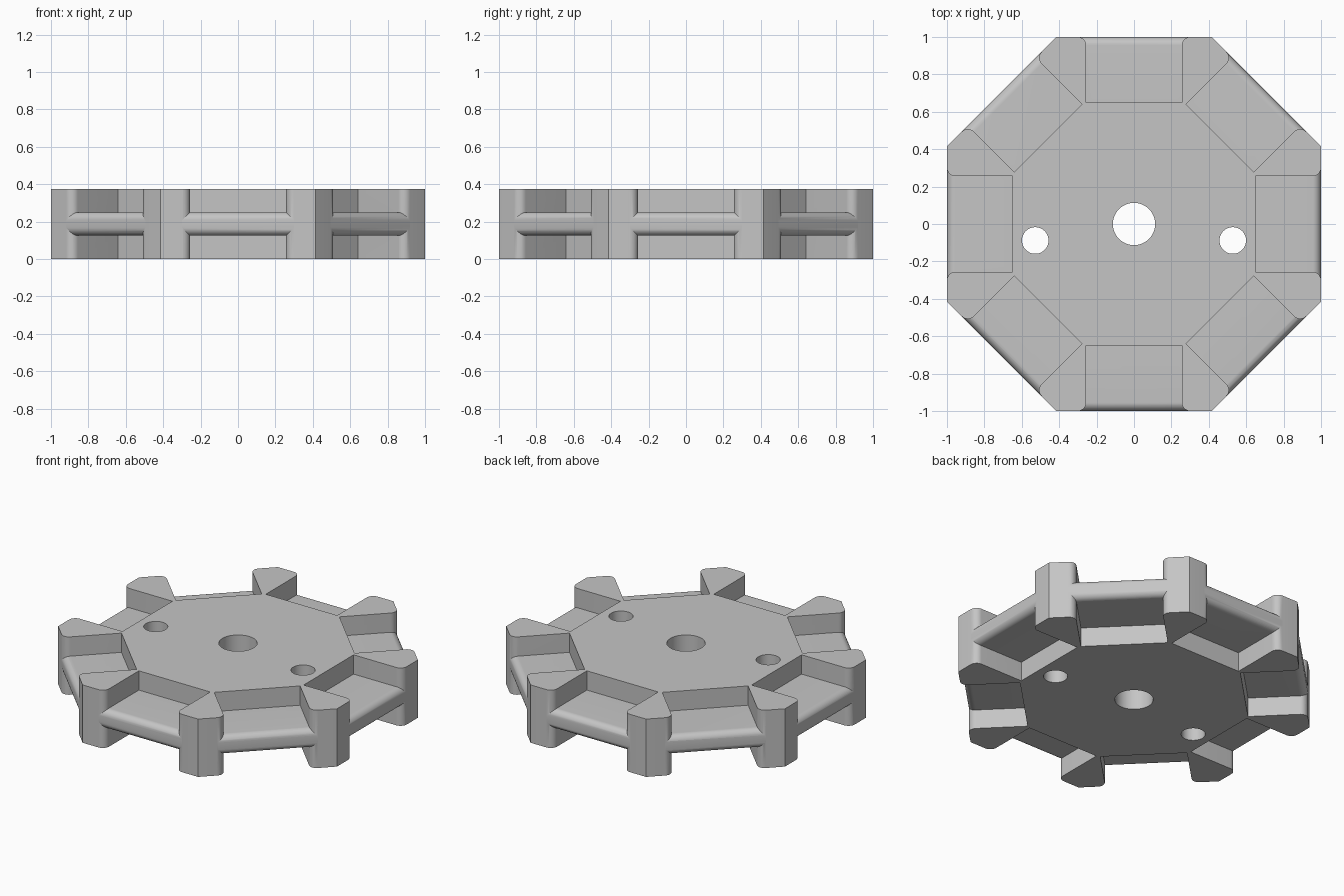
import bpy, bmesh, math
from mathutils import Matrix, Vector

HEIGHT = 0.375
WEB_LOW, WEB_HIGH = 0.125, 0.25
HALF_POCKET = 0.256
POCKET_FLOOR = 0.65
FILLET = 0.045
STEPS = 10

cube = bpy.data.objects.get("Cube")
if cube:
    bpy.data.objects.remove(cube, do_unlink=True)

grey = bpy.data.materials.new("plain grey")
grey.use_nodes = True
colour = (0.56, 0.56, 0.56, 1)
grey.diffuse_color = colour
grey.node_tree.nodes["Principled BSDF"].inputs["Base Color"].default_value = colour


def prism(name, points, offset):
    """Solid made by sweeping a closed outline along an offset."""
    bm = bmesh.new()
    face = bm.faces.new([bm.verts.new(p) for p in points])
    swept = bmesh.ops.extrude_face_region(bm, geom=[face])["geom"]
    verts = [v for v in swept if isinstance(v, bmesh.types.BMVert)]
    bmesh.ops.translate(bm, verts=verts, vec=offset)
    bmesh.ops.recalc_face_normals(bm, faces=bm.faces)
    mesh = bpy.data.meshes.new(name)
    bm.to_mesh(mesh)
    bm.free()
    mesh.materials.append(grey)
    obj = bpy.data.objects.new(name, mesh)
    bpy.context.collection.objects.link(obj)
    return obj


def arc(cx, cy, radius, start, end, steps=STEPS):
    angles = [math.radians(start + (end - start) * i / steps) for i in range(steps + 1)]
    return [(cx + radius * math.cos(a), cy + radius * math.sin(a)) for a in angles]


def combine(target, tool, operation):
    mod = target.modifiers.new(tool.name, "BOOLEAN")
    mod.operation = operation
    mod.solver = "EXACT"
    mod.object = tool
    bpy.context.view_layer.objects.active = target
    bpy.ops.object.modifier_apply(modifier=mod.name)
    bpy.data.objects.remove(tool, do_unlink=True)


# Notched octagon: one side is repeated around the centre
turns = [Matrix.Rotation(i * math.pi / 4, 4, "Z") for i in range(8)]
mouth = arc(1 - FILLET, HALF_POCKET + FILLET, FILLET, 0, -90)
half = mouth + [(POCKET_FLOOR, HALF_POCKET)]
side = [(1, -math.tan(math.pi / 8))]
side += [(x, -y) for x, y in half] + half[::-1]
outline = [turn @ Vector((x, y, 0)) for turn in turns for x, y in side]
body = prism("notched_octagon_plate", outline, (0, 0, HEIGHT))

# Thin webs with rounded outer edges, joining neighbouring posts
edge = arc(1 - FILLET, WEB_LOW + FILLET, FILLET, -90, 0)
edge += arc(1 - FILLET, WEB_HIGH - FILLET, FILLET, 0, 90)
profile = [(POCKET_FLOOR - 0.03, WEB_LOW)] + edge + [(POCKET_FLOOR - 0.03, WEB_HIGH)]
reach = HALF_POCKET + FILLET - 0.001
for turn in turns:
    points = [turn @ Vector((r, -reach, z)) for r, z in profile]
    web = prism("web", points, turn @ Vector((0, 2 * reach, 0)))
    combine(body, web, "UNION")

# Centre bore and two pin holes
for x, y, radius in [(0, 0, 0.113), (0.528, -0.088, 0.071), (-0.528, -0.088, 0.071)]:
    circle = [(px, py, -0.1) for px, py in arc(x, y, radius, 0, 360, 64)[:-1]]
    combine(body, prism("hole_cutter", circle, (0, 0, HEIGHT + 0.2)), "DIFFERENCE")

# Smooth the fillets and bores, keep the machined edges crisp
bpy.ops.object.select_all(action="DESELECT")
body.select_set(True)
bpy.context.view_layer.objects.active = body
bpy.ops.object.shade_smooth_by_angle(angle=math.radians(30))
